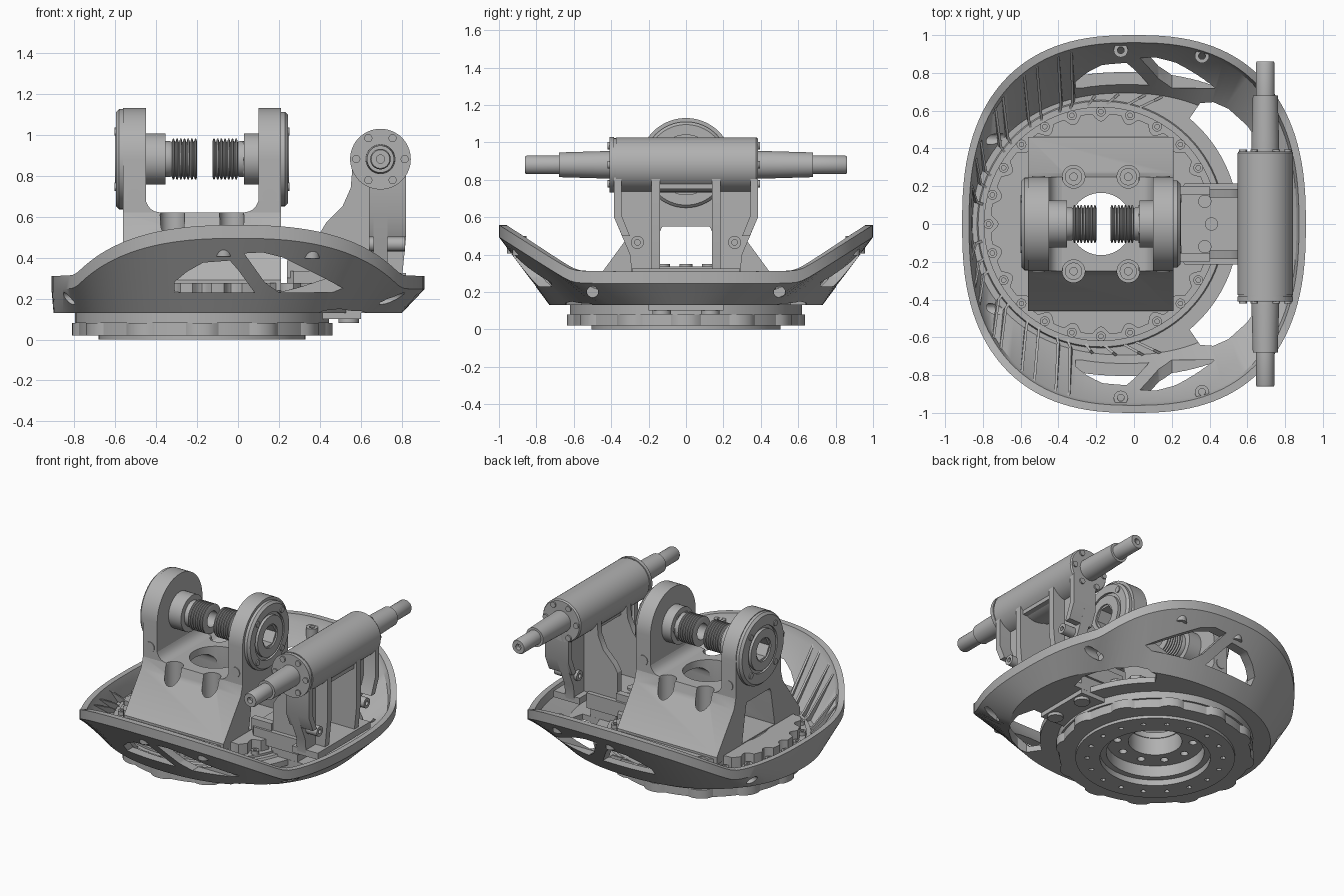
import bpy, bmesh
from math import sin, cos, pi, radians, copysign, sqrt
from mathutils import Vector

if "Cube" in bpy.data.objects:
    bpy.data.objects.remove(bpy.data.objects["Cube"])

GREY = (0.44, 0.44, 0.44, 1)
metal = bpy.data.materials.new("brushed_grey")
metal.use_nodes = True
metal.diffuse_color = GREY
metal.node_tree.nodes["Principled BSDF"].inputs["Base Color"].default_value = GREY
parts = []
TX = -0.175          # turntable centre
AZ = 0.88            # axle height
DX = 0.695           # drum axis


# Helpers
def make(name, bm):
    bmesh.ops.remove_doubles(bm, verts=bm.verts, dist=1e-5)
    bmesh.ops.delete(bm, geom=[e for e in bm.edges if not e.link_faces], context='EDGES')
    bmesh.ops.recalc_face_normals(bm, faces=bm.faces)
    me = bpy.data.meshes.new(name)
    bm.to_mesh(me)
    bm.free()
    me.materials.append(metal)
    ob = bpy.data.objects.new(name, me)
    bpy.context.scene.collection.objects.link(ob)
    parts.append(ob)
    return ob


def loft(name, sections):
    bm = bmesh.new()
    rows = [[bm.verts.new(p) for p in s] for s in sections]
    n, m = len(rows), len(rows[0])
    for i in range(n):
        a, b = rows[i], rows[(i + 1) % n]
        for j in range(m):
            k = (j + 1) % m
            bm.faces.new((a[j], a[k], b[k], b[j]))
    return make(name, bm)


def lathe(name, profile, axis='Z', at=(0, 0, 0), seg=48, lobes=0, amp=0, beyond=9):
    def point(r, h, t):
        if r > beyond:
            r += amp * max(0, cos(lobes * t)) ** 0.6
        c, s = r * cos(t), r * sin(t)
        p = {'Z': (c, s, h), 'X': (h, c, s), 'Y': (c, h, s)}[axis]
        return Vector(at) + Vector(p)
    return loft(name, [[point(r, h, 2 * pi * i / seg) for r, h in profile] for i in range(seg)])


def rod(name, r, lo, hi, axis='Z', at=(0, 0, 0), seg=24):
    return lathe(name, [(0, lo), (r, lo), (r, hi), (0, hi)], axis, at, seg)


def plate(name, pts, vec):
    bm = bmesh.new()
    f = bm.faces.new([bm.verts.new(p) for p in pts])
    ext = bmesh.ops.extrude_face_region(bm, geom=[f])
    for g in ext["geom"]:
        if isinstance(g, bmesh.types.BMVert):
            g.co += Vector(vec)
    return make(name, bm)


def prism(name, pts, axis, lo, hi):
    place = {'X': lambda a, b: (lo, a, b), 'Y': lambda a, b: (a, lo, b), 'Z': lambda a, b: (a, b, lo)}[axis]
    d = hi - lo
    return plate(name, [place(*p) for p in pts], {'X': (d, 0, 0), 'Y': (0, d, 0), 'Z': (0, 0, d)}[axis])


def box(name, x, y, z):
    return prism(name, [(x[0], y[0]), (x[1], y[0]), (x[1], y[1]), (x[0], y[1])], 'Z', *z)


def arc(cx, cy, r, a0, a1, n=10):
    return [(cx + r * cos(radians(a0 + (a1 - a0) * i / n)),
             cy + r * sin(radians(a0 + (a1 - a0) * i / n))) for i in range(n + 1)]


def cut(target, cutters):
    for c in cutters:
        mod = target.modifiers.new("cut", 'BOOLEAN')
        mod.object, mod.solver = c, 'EXACT'
    dg = bpy.context.evaluated_depsgraph_get()
    target.data = bpy.data.meshes.new_from_object(target.evaluated_get(dg))
    target.modifiers.clear()
    for c in cutters:
        parts.remove(c)
        bpy.data.objects.remove(c)


# Flared shell
def oval(t, a, b, n):
    return Vector((a * copysign(abs(cos(t)) ** (2 / n), cos(t)), b * copysign(abs(sin(t)) ** (2 / n), sin(t)), 0))


def section(t):
    rim, low = oval(t, 0.91, 1.0, 2.5), oval(t, 0.85, 0.73, 2.2) + Vector((-0.05, 0, 0))
    hub = Vector((TX + 0.6 * cos(t), 0.6 * sin(t), 0))
    d = abs(rim.y) - 0.61
    top = 0.31 + 0.318 * (d + sqrt(d * d + 0.0012))
    up = lambda p, z: Vector((p.x, p.y, z))
    return [up(low, 0.13), up(rim, top - 0.065), up(rim, top), up(rim * 0.96, top),
            up(rim * 0.945, top - 0.05), up(low * 0.95, 0.17), up(hub, 0.17), up(hub, 0.13)]


shell = loft("shell", [section(2 * pi * i / 128) for i in range(128)])
win_a = [(-0.31, 0.23), (-0.31, 0.28), (-0.25, 0.33), (-0.17, 0.375), (-0.04, 0.385), (0.0, 0.34), (0.08, 0.23)]
win_b = [(0.03, 0.42), (0.12, 0.425), (0.22, 0.4), (0.42, 0.3), (0.55, 0.23), (0.2, 0.23), (0.13, 0.28)]
cutters = []
for s in (-1, 1):
    cutters += [prism("window_cutter", w, 'Y', s * 0.72, s * 1.1) for w in (win_a, win_b)]
    crescent = arc(TX, 0, 0.73, 50, 16) + [(0.66, 0.2), (0.69, 0.32), (0.66, 0.43), (0.6, 0.52), (0.5, 0.61),
                                           (0.42, 0.645), (0.35, 0.64)]
    cutters.append(prism("floor_cutter", [(x, s * y) for x, y in crescent], 'Z', 0.05, 0.3))
    cutters += [rod("screw_hole", 0.03, x - 0.14, x + 0.14, 'X', (0, s * y, 0.2), 20)
                for x, y in ((-0.83, 0.45), (0.83, 0.5))]
cut(shell, cutters)

# Ribs and screw bosses on the shell wall
for s in (-1, 1):
    for deg in (78, 84, 92, 100, 108, 113, 122, 128, 140, 145, 158, 164, 172):
        p = section(s * radians(deg))
        rim, foot, hub = p[4].lerp(p[3], 0.4), p[5], p[6]
        inner = hub.lerp(foot, 0.15)
        side = (foot - hub).cross(Vector((0, 0, 1))).normalized() * 0.014
        crest = foot.lerp(hub, 0.2) + Vector((0, 0, 0.035))
        plate("rib", [inner, foot, rim, crest] if deg > 104 else [inner, foot, crest], side)
    for x, y, z in ((-0.07, 0.92, 0.45), (0.36, 0.89, 0.44)):
        lathe("wall_boss", [(0.018, -0.045), (0.038, -0.045), (0.038, 0.06), (0.018, 0.06)], 'Z', (x, s * y, z), 20)

# Turntable: stepped core, lobed flange, scalloped ring, screws
centre = (TX, 0, 0)
core = lathe("turntable_core", [(0.17, 0.12), (0.31, 0.12), (0.31, 0.04), (0.35, 0.04), (0.35, 0), (0.505, 0),
             (0.505, 0.02), (0.59, 0.02), (0.59, 0.08), (0.62, 0.08), (0.62, 0.2), (0.5, 0.2), (0.5, 0.27),
             (0.17, 0.27)], 'Z', centre, 96)
lathe("lobed_flange", [(0.52, 0.02), (0.607, 0.02), (0.607, 0.08), (0.52, 0.08)], 'Z', centre, 144, 12, 0.028, 0.6)
lathe("scalloped_ring", [(0.4, 0.19), (0.585, 0.19), (0.585, 0.275), (0.4, 0.275)], 'Z', centre, 240, 24, -0.04, 0.5)
lathe("floor_collar", [(0.6, 0.16), (0.66, 0.16), (0.65, 0.185), (0.6, 0.185)], 'Z', centre, 96)
for i in range(24):
    t = 2 * pi * i / 24
    lathe("ring_screw", [(0.012, 0.19), (0.026, 0.19), (0.026, 0.225), (0.012, 0.225)], 'Z',
          (TX + 0.595 * cos(t), 0.595 * sin(t), 0), 14)
cut(core, [rod("pin_hole", 0.016, -0.02, 0.025, 'Z', (TX + 0.43 * cos(pi * i / 9), 0.43 * sin(pi * i / 9), 0), 12)
           for i in range(18)])
cut(core, [rod("recess_hole", 0.025, 0.1, 0.15, 'Z', (TX + 0.24 * cos(pi * i / 5), 0.24 * sin(pi * i / 5), 0), 14)
           for i in range(10)])

# Saddle with sloped flanks, tunnel and bolt pockets
saddle = prism("saddle", [(-0.46, 0.24), (0.46, 0.24), (0.46, 0.29), (0.27, 0.55), (0.25, 0.62), (-0.25, 0.62),
                          (-0.27, 0.55), (-0.46, 0.29)], 'X', -0.56, 0.21)
tunnel = [(-0.18, 0.28)] + arc(-0.08, 0.51, 0.06, 180, 90, 6) + arc(0.08, 0.51, 0.06, 90, 0, 6) + [(0.18, 0.28)]
pockets = [(x, s * 0.25) for x in (-0.32, -0.03) for s in (-1, 1)]
cut(saddle, [prism("tunnel_cutter", tunnel, 'X', -0.8, 0.5), rod("well_cutter", 0.165, 0.1, 0.8, 'Z', centre, 48)]
    + [rod("pocket_cutter", 0.06, 0.33, 0.8, 'Z', (x, y, 0)) for x, y in pockets])
for x, y in pockets:
    lathe("saddle_bolt", [(0.02, 0.31), (0.046, 0.31), (0.046, 0.38), (0.02, 0.38)], 'Z', (x, y, 0), 20)

# Uprights, fillets, covers and threaded spindles, mirrored about the turntable centre
upright = [(-0.25, 0.55)] + [(0.25, 0.55)] + arc(0, AZ, 0.25, 0, 180, 32)
for s in (-1, 1):
    X = lambda d: TX + s * d
    axle = (TX, 0, AZ)
    ob = prism("upright", upright, 'X', X(0.275), X(0.385))
    cut(ob, [rod("bore_cutter", 0.09, -0.6, 0.6, 'X', axle)])
    fillet = [(X(0.28), 0.61), (X(0.28), 0.69)] + [(X(0.205 + 0.07 * cos(a)), 0.69 - 0.07 * sin(a))
                                                 for a in (0.3, 0.6, 0.9, 1.2, 1.57)] + [(X(0.2), 0.61)]
    prism("upright_fillet", fillet, 'Y', -0.25, 0.25)
    R = 0.245 if s < 0 else 0.23
    lathe("bearing_cover", [(r, s * h) for r, h in ((0.08, 0.38), (R, 0.38), (R, 0.405), (R - 0.015, 0.42),
          (0.16, 0.42), (0.16, 0.405), (0.14, 0.405), (0.14, 0.425), (0.08, 0.425))], 'X', axle, 64)
    lathe("hex_socket", [(r, s * h) for r, h in ((0.075, 0.2), (0.1, 0.2), (0.1, 0.415), (0.075, 0.415))], 'X', axle, 6)
    for a in (45, 135, 225, 315):
        c = (TX, 0.19 * cos(radians(a)), AZ + 0.19 * sin(radians(a)))
        rod("cover_screw", 0.02, s * 0.41, s * 0.427, 'X', c, 12)
    start = 0.024 if s < 0 else 0.05
    thread = [(0.055, 0.28), (0.055, start)]
    for i in range(7):
        h = start + i * 0.018
        thread += [(0.084, h), (0.1, h + 0.005), (0.1, h + 0.011), (0.084, h + 0.016)]
    step = start + 0.155
    thread += [(0.088, step - 0.02), (0.088, step), (0.125, step), (0.125, 0.28)]
    lathe("threaded_spindle", [(r, s * h) for r, h in thread], 'X', axle, 40)
    rod("upright_pin", 0.035, -0.255, 0.255, 'Y', (X(0.33), 0, 0.7), 16)

# Drum with stepped shaft
drum = (DX, 0, AZ)
lathe("drum", [(0, -0.4), (0.07, -0.4), (0.07, -0.41), (0.148, -0.41), (0.148, -0.385), (0.142, -0.385),
               (0.142, -0.375), (0.147, -0.375), (0.147, 0.375), (0.14, 0.385), (0.07, 0.385), (0, 0.38)], 'Y', drum, 64)
half = [(0.073, 0), (0.073, 0.42), (0.073, 0.44), (0.066, 0.68), (0.05, 0.68), (0.05, 0.85), (0.045, 0.86),
        (0.02, 0.86), (0.02, 0.83), (0, 0.83)]
lathe("drum_shaft", [(r, -h) for r, h in half[::-1]] + half, 'Y', drum, 40)
for i in range(6):
    c = (DX + 0.118 * cos(pi * i / 3), 0, AZ + 0.118 * sin(pi * i / 3))
    rod("drum_screw", 0.02, -0.42, 0.395, 'Y', c, 12)

# Drum bracket: gussets, tapered wings, foot plate
gusset = [(0.8, 0.3), (0.82, 0.5), (0.82, 0.86), (0.56, 0.86), (0.55, 0.74), (0.51, 0.65), (0.43, 0.57),
          (0.4, 0.52), (0.4, 0.3)]
wing = [(0.15, 0.3), (0.29, 0.3), (0.3, 0.4), (0.385, 0.6), (0.385, 0.84), (0.15, 0.84)]
flange = [(0.385, 0.84), (0.385, 0.6), (0.342, 0.5), (0.3, 0.5), (0.345, 0.61), (0.345, 0.84)]
for s in (-1, 1):
    prism("bracket_gusset", gusset, 'Y', s * 0.14, s * 0.185)
    prism("bracket_wing", [(s * y, z) for y, z in wing], 'X', 0.66, 0.73)
    prism("wing_flange", [(s * y, z) for y, z in flange], 'X', 0.64, 0.82)
    lathe("bracket_pin", [(0.015, 0.64), (0.035, 0.64), (0.035, 0.815), (0.015, 0.815)], 'X', (0, s * 0.26, 0.465), 16)
    box("foot_riser", (0.24, 0.4), (s * 0.155, s * 0.2), (0.3, 0.385))
    rod("foot_bolt", 0.035, 0.3, 0.35, 'Z', (0.375, s * 0.12, 0), 18)
    rod("lower_lug", 0.05, 0.08, 0.16, 'Z', (0.54, s * 0.13, 0), 20)
box("bracket_lintel", (0.6, 0.8), (-0.16, 0.16), (0.75, 0.8))
box("bracket_sill", (0.62, 0.82), (-0.29, 0.29), (0.28, 0.325))
foot = [(0.24, -0.18), (0.27, -0.215), (0.62, -0.215), (0.62, 0.215), (0.27, 0.215), (0.24, 0.18)]
prism("bracket_foot", foot, 'Z', 0.23, 0.335)
rod("foot_pin", 0.035, 0.3, 0.35, 'Z', (0.41, 0, 0), 18)
box("lower_block", (0.4, 0.6), (-0.2, 0.2), (0.1, 0.25))

# Smooth shading with sharp edges kept
for ob in parts:
    ob.select_set(True)
bpy.context.view_layer.objects.active = parts[0]
bpy.ops.object.shade_smooth_by_angle(angle=radians(30))
